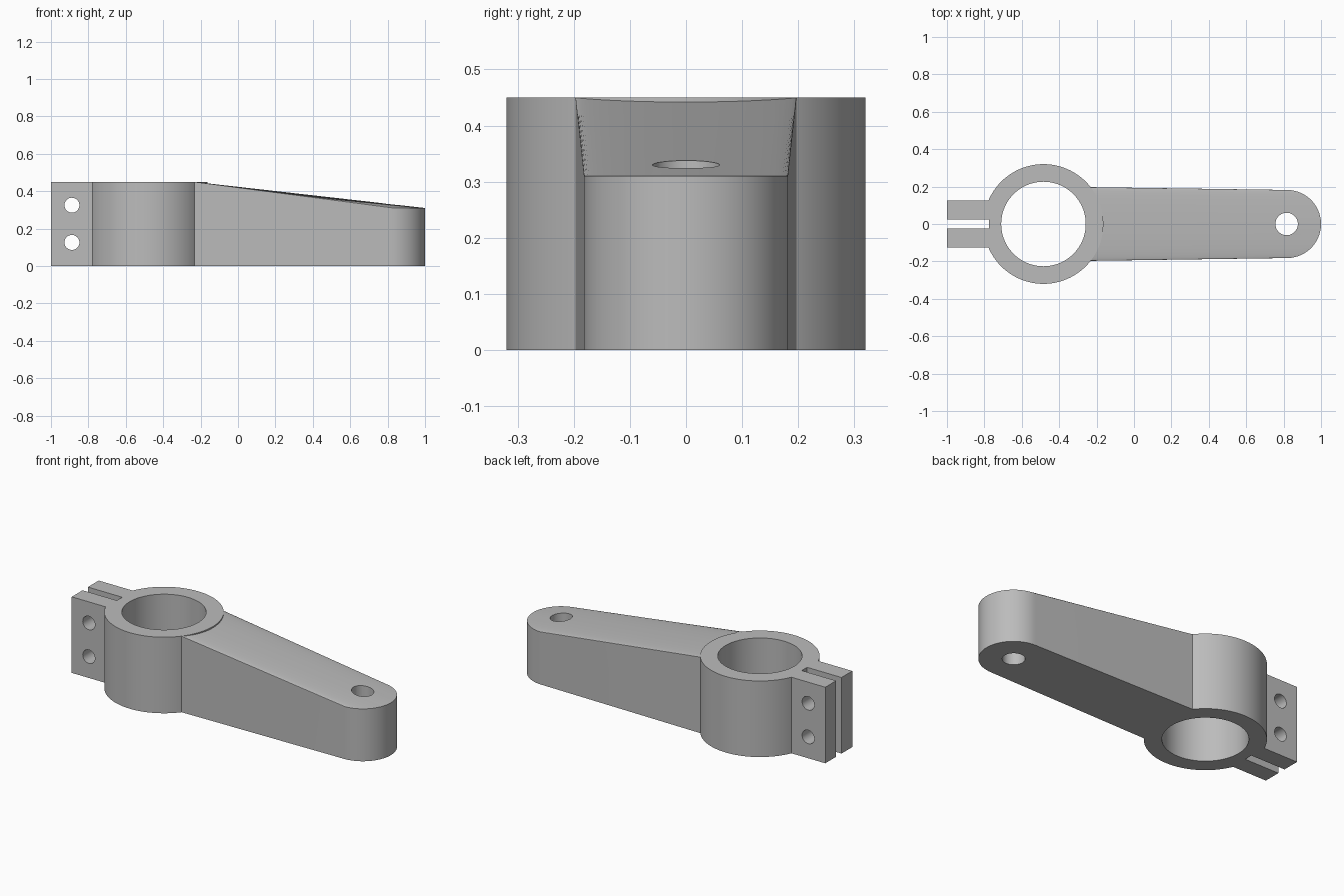
import bpy, bmesh
from math import sin, cos, pi

HEIGHT, TIP_HEIGHT = 0.45, 0.31
HUB_X, TIP_X = -0.484, 0.818

cube = bpy.data.objects.get("Cube")
if cube:
    bpy.data.objects.remove(cube, do_unlink=True)

metal = bpy.data.materials.new("plain grey metal")
metal.use_nodes = True
grey = (0.5, 0.5, 0.5, 1)
metal.diffuse_color = grey
metal.node_tree.nodes["Principled BSDF"].inputs["Base Color"].default_value = grey


def cylinder(name, radius, depth, location, rotation=(0, 0, 0), sides=96):
    bpy.ops.mesh.primitive_cylinder_add(vertices=sides, radius=radius, depth=depth,
                                        location=location, rotation=rotation)
    obj = bpy.context.object
    obj.name = name
    return obj


def box(name, x0, x1, half_y, z0, z1):
    bpy.ops.mesh.primitive_cube_add(size=1, location=((x0 + x1) / 2, 0, (z0 + z1) / 2))
    obj = bpy.context.object
    obj.name = name
    obj.scale = (x1 - x0, 2 * half_y, z1 - z0)
    bpy.ops.object.transform_apply(location=False, rotation=False)
    return obj


def tapered_arm(steps=48):
    # Ruled solid from a straight root edge inside the hub to a round tip
    bm = bmesh.new()
    rows = []
    for i in range(steps + 1):
        a = pi * (i / steps - 0.5)
        root = (-0.236, 0.197 * sin(a))
        tip = (TIP_X + 0.182 * cos(a), 0.182 * sin(a))
        rows.append([bm.verts.new((*p, z)) for p, z in
                     ((root, 0), (tip, 0), (tip, TIP_HEIGHT), (root, HEIGHT))])
    for a, b in zip(rows, rows[1:]):
        for k in range(4):
            n = (k + 1) % 4
            bm.faces.new((a[k], a[n], b[n], b[k]))
    bm.faces.new(rows[0])
    bm.faces.new(rows[-1])
    bmesh.ops.recalc_face_normals(bm, faces=bm.faces)
    mesh = bpy.data.meshes.new("arm")
    bm.to_mesh(mesh)
    bm.free()
    obj = bpy.data.objects.new("arm", mesh)
    bpy.context.collection.objects.link(obj)
    return obj


def combine(target, other, operation):
    bpy.ops.object.select_all(action='DESELECT')
    bpy.context.view_layer.objects.active = target
    target.select_set(True)
    mod = target.modifiers.new(other.name, 'BOOLEAN')
    mod.solver = 'EXACT'
    mod.operation = operation
    mod.object = other
    bpy.ops.object.modifier_apply(modifier=mod.name)
    bpy.data.objects.remove(other, do_unlink=True)


# Hub, clamp lug and arm fused into one body
body = cylinder("clamp_lever", 0.32, HEIGHT, (HUB_X, 0, HEIGHT / 2), sides=128)
combine(body, box("clamp_lug", -1, -0.745, 0.126, 0, HEIGHT), 'UNION')
combine(body, tapered_arm(), 'UNION')

# Bore, clamp slot, tip hole and bolt holes
cutters = [
    cylinder("hub_bore", 0.226, 1, (HUB_X, 0, HEIGHT / 2)),
    box("clamp_slot", -1.1, -0.775, 0.025, -0.1, 0.6),
    cylinder("tip_hole", 0.06, 1, (0.816, 0, 0.2), sides=48),
]
for z in (0.126, 0.325):
    cutters.append(cylinder("bolt_hole", 0.04, 1, (-0.888, 0, z), (pi / 2, 0, 0), 32))
for cutter in cutters:
    combine(body, cutter, 'DIFFERENCE')

body.data.materials.clear()
body.data.materials.append(metal)
for face in body.data.polygons:
    face.material_index = 0
bpy.ops.object.select_all(action='DESELECT')
body.select_set(True)
bpy.context.view_layer.objects.active = body
bpy.ops.object.shade_smooth_by_angle(angle=pi / 9)
